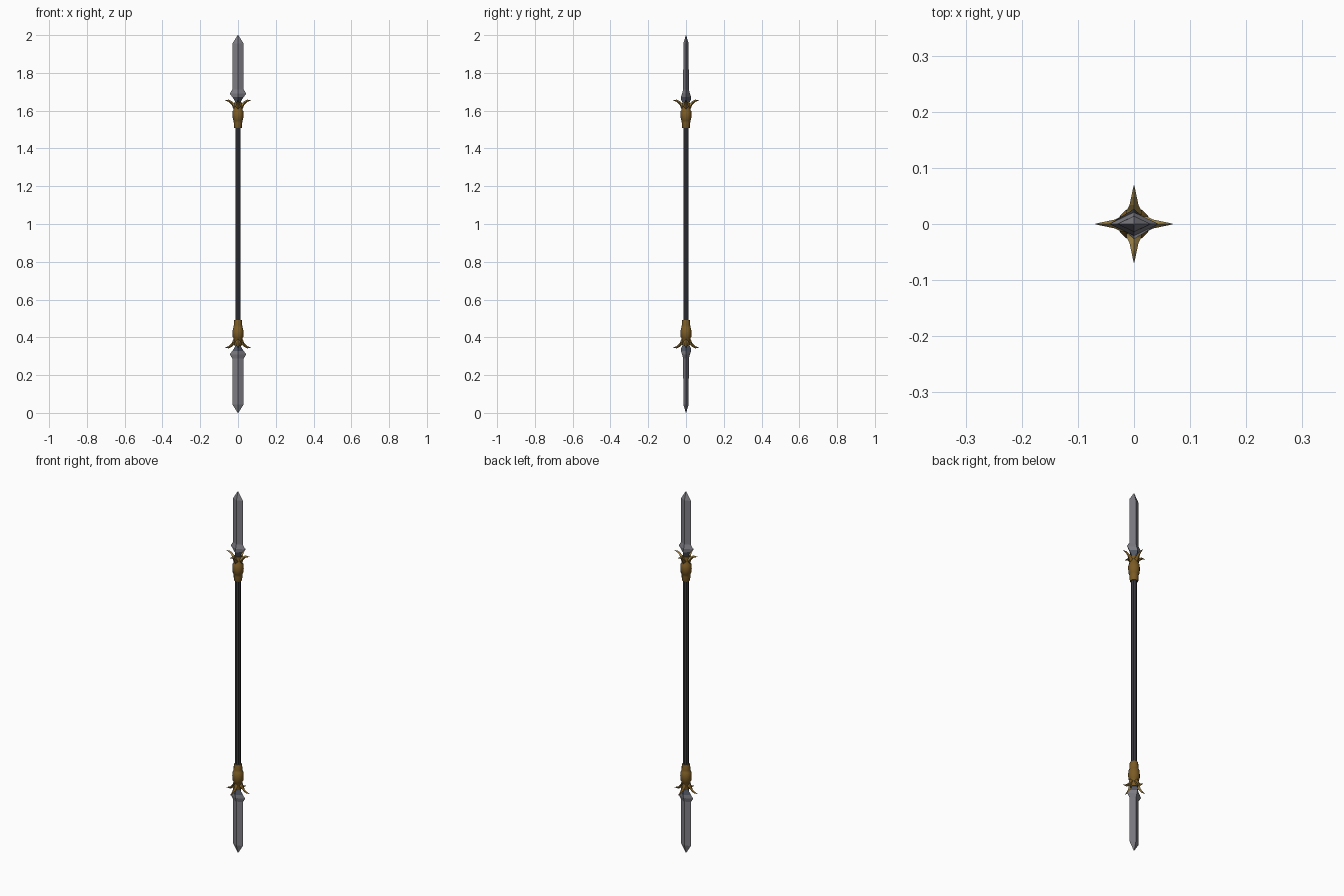
import bpy, bmesh, math

if "Cube" in bpy.data.objects:
    bpy.data.objects.remove(bpy.data.objects["Cube"])


def material(name, rgb):
    m = bpy.data.materials.new(name)
    m.diffuse_color = (*rgb, 1)
    m.use_nodes = True
    m.node_tree.nodes["Principled BSDF"].inputs["Base Color"].default_value = m.diffuse_color
    return m


STEEL = material("blade steel", (0.21, 0.21, 0.235))
DARK_STEEL = material("dark steel", (0.09, 0.10, 0.13))
BRONZE = material("bronze", (0.20, 0.105, 0.018))
GOLD = material("pale gold", (0.33, 0.22, 0.06))
SHAFT = material("dark shaft", (0.04, 0.04, 0.047))


def finish(name, bm, mats, smooth=None):
    bmesh.ops.recalc_face_normals(bm, faces=bm.faces)
    me = bpy.data.meshes.new(name)
    bm.to_mesh(me)
    bm.free()
    for m in mats:
        me.materials.append(m)
    ob = bpy.data.objects.new(name, me)
    bpy.context.collection.objects.link(ob)
    if smooth:
        bpy.context.view_layer.objects.active = ob
        ob.select_set(True)
        bpy.ops.object.shade_smooth_by_angle(angle=math.radians(smooth))
        ob.select_set(False)
    return ob


def loft(bm, rows, sides, flip=False):
    """Stack elliptical rings (z, rx, ry), capped at both ends."""
    rings = []
    for z, rx, ry in rows:
        z = 2 - z if flip else z
        rings.append([bm.verts.new((rx * math.cos(a), ry * math.sin(a), z))
                      for a in (2 * math.pi * i / sides for i in range(sides))])
    for r, s in zip(rings, rings[1:]):
        for i in range(sides):
            j = (i + 1) % sides
            bm.faces.new((r[i], r[j], s[j], s[i]))
    bm.faces.new(rings[0])
    bm.faces.new(rings[-1])


def blade(name, flip):
    bm = bmesh.new()
    loft(bm, [(1.635, .013, .013), (1.655, .018, .025), (1.672, .030, .027),
              (1.69, .044, .021), (1.712, .030, .015), (1.955, .030, .014),
              (2.0, .0015, .001)], 4, flip)
    # darker forged root below the cutting edge
    for f in bm.faces:
        z = f.calc_center_median().z
        f.material_index = 1 if (2 - z if flip else z) < 1.675 else 0
    finish(name, bm, [STEEL, DARK_STEEL])


def collar(name, flip):
    bm = bmesh.new()
    prof = [(1.507, .019), (1.512, .021), (1.535, .022), (1.548, .024),
            (1.552, .027), (1.575, .029), (1.597, .028), (1.603, .024),
            (1.625, .021), (1.645, .018)]
    loft(bm, [(z, r, r) for z, r in prof], 12, flip)
    finish(name, bm, [BRONZE], 35)


def leaves(name, flip):
    """Four curved pointed leaves flaring from the collar."""
    bm = bmesh.new()
    # radius, underside z, top z, half width
    path = [(.010, 1.595, 1.640, .013), (.024, 1.608, 1.642, .013),
            (.034, 1.632, 1.651, .008), (.048, 1.646, 1.658, .005),
            (.069, 1.655, 1.657, .0006)]
    for k in range(4):
        a = k * math.pi / 2
        c, s = math.cos(a), math.sin(a)
        rings = []
        for r, lo, hi, w in path:
            mid = (lo + hi) / 2
            pts = [(r, -w, mid), (r, 0, lo), (r, w, mid), (r, 0, hi)]
            rings.append([bm.verts.new((x * c - y * s, x * s + y * c,
                                        2 - z if flip else z)) for x, y, z in pts])
        for p, q in zip(rings, rings[1:]):
            for i in range(4):
                j = (i + 1) % 4
                f = bm.faces.new((p[i], p[j], q[j], q[i]))
                f.material_index = 1 if i >= 2 else 0
        bm.faces.new(rings[0])
        bm.faces.new(rings[-1])
    finish(name, bm, [BRONZE, GOLD])


# shaft between the two collars
bm = bmesh.new()
loft(bm, [(.47, .0145, .0145), (1.53, .0145, .0145)], 8)
finish("shaft", bm, [SHAFT])

# identical heads at both ends
for end, flip in (("upper", False), ("lower", True)):
    blade(end + "_blade", flip)
    collar(end + "_collar", flip)
    leaves(end + "_leaves", flip)
